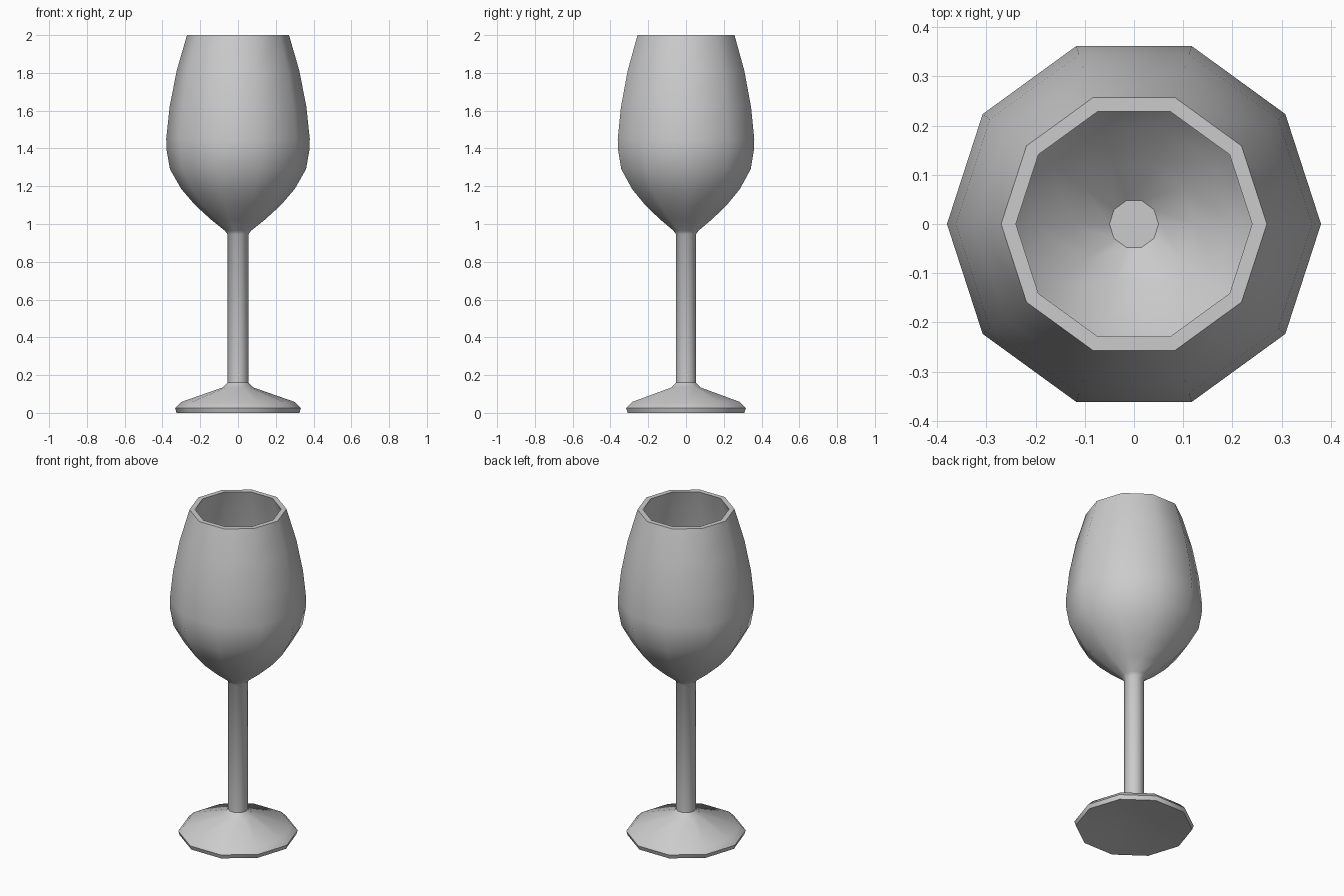
import bpy, bmesh, math

if "Cube" in bpy.data.objects:
    bpy.data.objects.remove(bpy.data.objects["Cube"])

SIDES = 10


def lathe(name, profile):
    """Revolve an (r, z) profile round z; points with r = 0 become single poles."""
    bm = bmesh.new()
    rings = []
    for r, z in profile:
        n = SIDES if r > 0 else 1
        rings.append([bm.verts.new((r * math.cos(2 * math.pi * i / SIDES),
                                    r * math.sin(2 * math.pi * i / SIDES), z))
                      for i in range(n)])
    for a, b in zip(rings, rings[1:]):
        for i in range(SIDES):
            j = (i + 1) % SIDES
            quad = [a[i % len(a)], a[j % len(a)], b[j % len(b)], b[i % len(b)]]
            bm.faces.new(list(dict.fromkeys(quad)))
    bmesh.ops.recalc_face_normals(bm, faces=bm.faces)
    mesh = bpy.data.meshes.new(name)
    bm.to_mesh(mesh)
    bm.free()
    obj = bpy.data.objects.new(name, mesh)
    bpy.context.collection.objects.link(obj)
    bpy.ops.object.select_all(action='DESELECT')
    obj.select_set(True)
    bpy.context.view_layer.objects.active = obj
    bpy.ops.object.shade_smooth_by_angle(angle=math.radians(40))
    return obj


# Hollowed underside, foot and stem
foot = [(0, 0.03), (0.16, 0.018), (0.325, 0.0), (0.333, 0.025), (0.30, 0.058),
        (0.08, 0.135), (0.055, 0.16)]
stem = [(0.055, 0.945)]

# Bowl outside, lip, then bowl inside down to a small flat floor
bowl_out = [(0.07, 0.965), (0.145, 1.025), (0.227, 1.10), (0.30, 1.185),
            (0.36, 1.29), (0.378, 1.39), (0.38, 1.45), (0.362, 1.62),
            (0.325, 1.81), (0.27, 2.0)]
bowl_in = [(0.24, 2.0), (0.297, 1.80), (0.333, 1.61), (0.35, 1.45),
           (0.348, 1.40), (0.333, 1.30), (0.278, 1.205), (0.205, 1.12),
           (0.125, 1.047), (0.05, 0.985), (0, 0.985)]

lathe("wine_glass", foot + stem + bowl_out + bowl_in)
